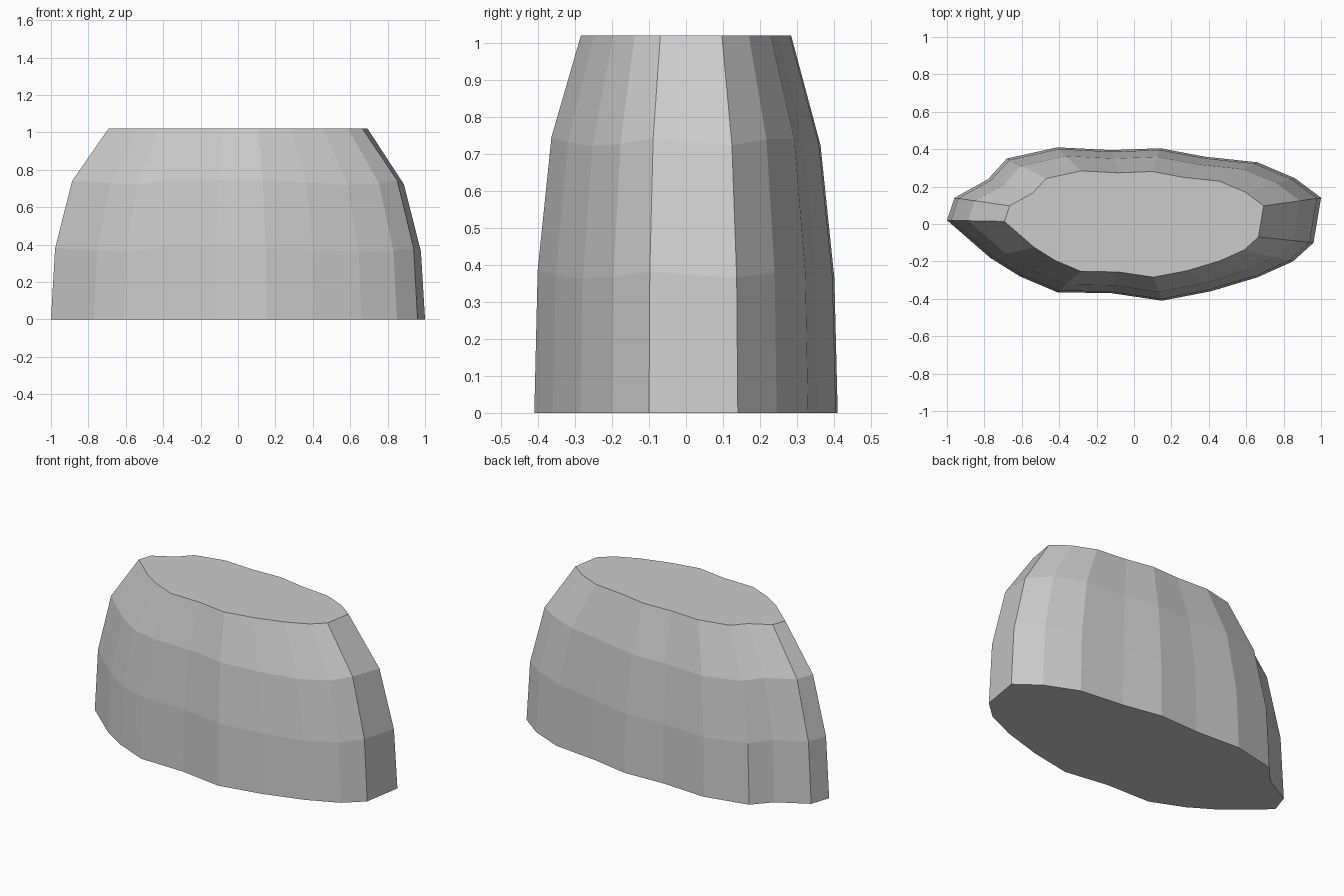
import bpy, bmesh

grey = bpy.data.materials.new("stone grey")
grey.diffuse_color = (0.6, 0.6, 0.6, 1)

# Footprint, counter-clockwise from the left tip: x, y, ring height wobble
outline = [
    (-1.00, 0.02, 0.005), (-0.77, -0.18, -0.005), (-0.61, -0.28, -0.012),
    (-0.41, -0.365, 0.01), (-0.12, -0.37, 0.01), (0.15, -0.41, 0.01),
    (0.41, -0.36, -0.003), (0.66, -0.285, -0.014), (0.85, -0.20, -0.008),
    (0.96, -0.10, 0.008), (1.00, 0.14, -0.012), (0.86, 0.245, 0.005),
    (0.66, 0.33, 0.005), (0.38, 0.36, -0.005), (0.14, 0.405, -0.01),
    (-0.12, 0.395, -0.01), (-0.41, 0.41, -0.012), (-0.68, 0.35, 0.0),
    (-0.78, 0.24, 0.005), (-0.96, 0.14, 0.005),
]
# Domed sides: height, scale, amount of wobble
rings = [(0, 1, 0), (0.375, 0.978, 0.9), (0.735, 0.887, 1), (1.02, 0.693, 0)]

bm = bmesh.new()
loops = [[bm.verts.new((x * s, y * s, z + w * k)) for x, y, w in outline]
         for z, s, k in rings]
n = len(outline)

# Base, side facets and flat top
bm.faces.new(loops[0][::-1])
for low, high in zip(loops, loops[1:]):
    for i in range(n):
        j = (i + 1) % n
        bm.faces.new((low[i], low[j], high[j], high[i]))
bm.faces.new(loops[-1])

mesh = bpy.data.meshes.new("rock_body")
bm.to_mesh(mesh)
bm.free()
mesh.materials.append(grey)
rock = bpy.data.objects.new("rock_body", mesh)
bpy.context.collection.objects.link(rock)
